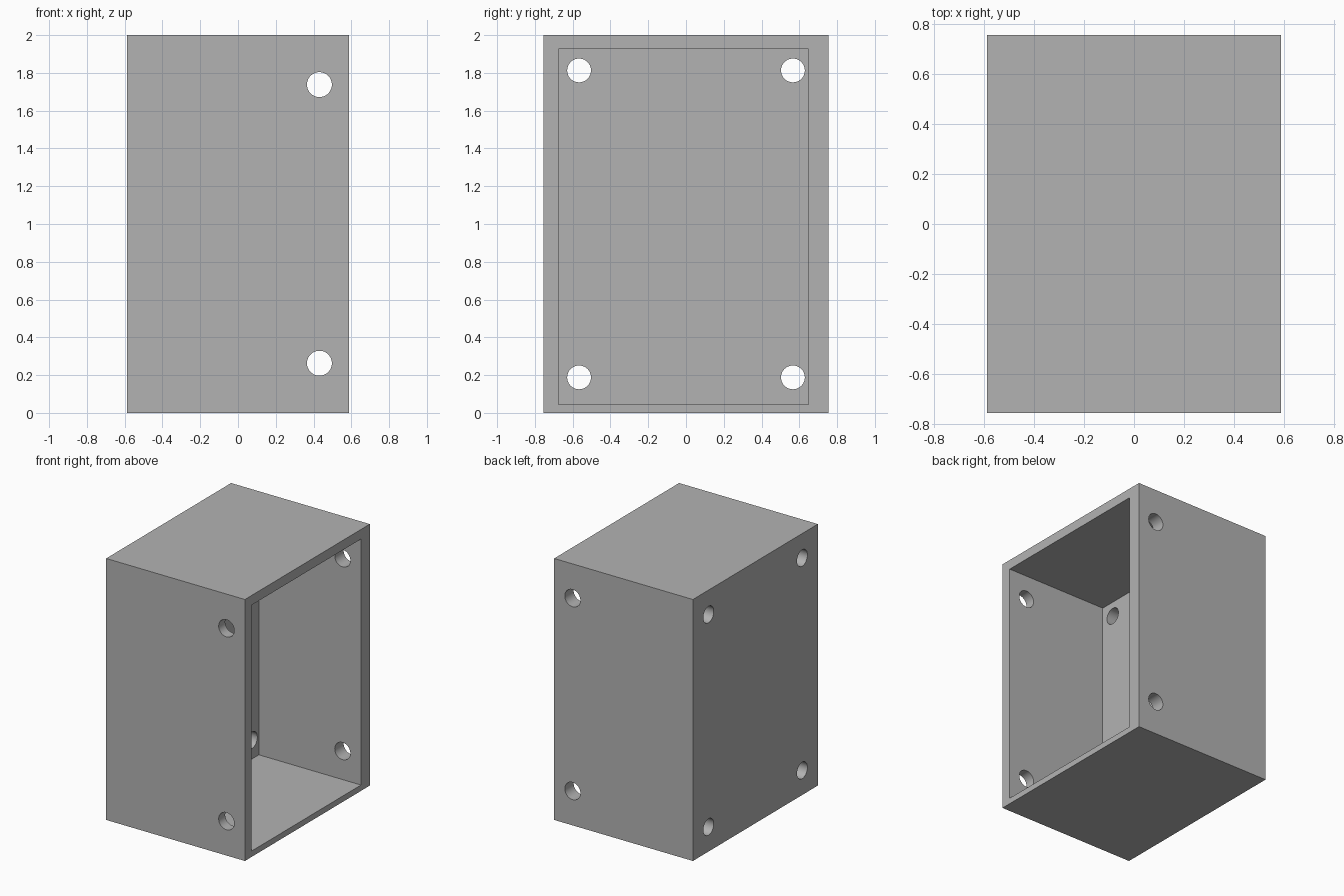
import bpy
import math
from mathutils import Vector

cube = bpy.data.objects.get("Cube")
if cube:
    bpy.data.objects.remove(cube, do_unlink=True)

grey = bpy.data.materials.new("plain grey")
grey.use_nodes = True
grey.diffuse_color = (0.45, 0.45, 0.45, 1)
grey.node_tree.nodes["Principled BSDF"].inputs["Base Color"].default_value = (0.45, 0.45, 0.45, 1)


def box(name, low, high):
    """Box between two opposite corners."""
    low, high = Vector(low), Vector(high)
    bpy.ops.mesh.primitive_cube_add(size=1, location=(low + high) / 2)
    obj = bpy.context.object
    obj.name = name
    obj.scale = high - low
    bpy.ops.object.transform_apply(location=True, rotation=False, scale=True)
    obj.data.materials.append(grey)
    return obj


def drill(name, radius, length, location, rotation):
    """Round cutter for one screw hole."""
    bpy.ops.mesh.primitive_cylinder_add(vertices=48, radius=radius, depth=length,
                                        location=location, rotation=rotation)
    obj = bpy.context.object
    obj.name = name
    obj.data.materials.append(grey)
    return obj


def cut(target, cutter):
    """Subtract the cutter from the target, then discard it."""
    cutter.hide_render = True
    mod = target.modifiers.new("cut", 'BOOLEAN')
    mod.operation = 'DIFFERENCE'
    mod.solver = 'EXACT'
    mod.object = cutter
    bpy.context.view_layer.objects.active = target
    bpy.ops.object.modifier_apply(modifier=mod.name)
    bpy.data.objects.remove(cutter, do_unlink=True)


# Solid block hollowed from the +x side, leaving a thick base plate at -x
housing = box("housing", (-0.587, -0.755, 0), (0.587, 0.755, 2))
cut(housing, box("cavity", (-0.277, -0.676, 0.045), (0.8, 0.648, 1.926)))

# Four holes through the thick base plate
for y in (-0.566, 0.566):
    for z in (0.188, 1.813):
        cut(housing, drill("base_hole", 0.063, 0.6, (-0.45, y, z), (0, math.pi / 2, 0)))

# Two holes through both the front and back walls
for z in (0.263, 1.738):
    cut(housing, drill("side_hole", 0.066, 2, (0.431, 0, z), (math.pi / 2, 0, 0)))

# Smooth hole walls, crisp edges
bpy.ops.object.select_all(action='DESELECT')
housing.select_set(True)
bpy.context.view_layer.objects.active = housing
bpy.ops.object.shade_smooth_by_angle(angle=math.radians(30))
